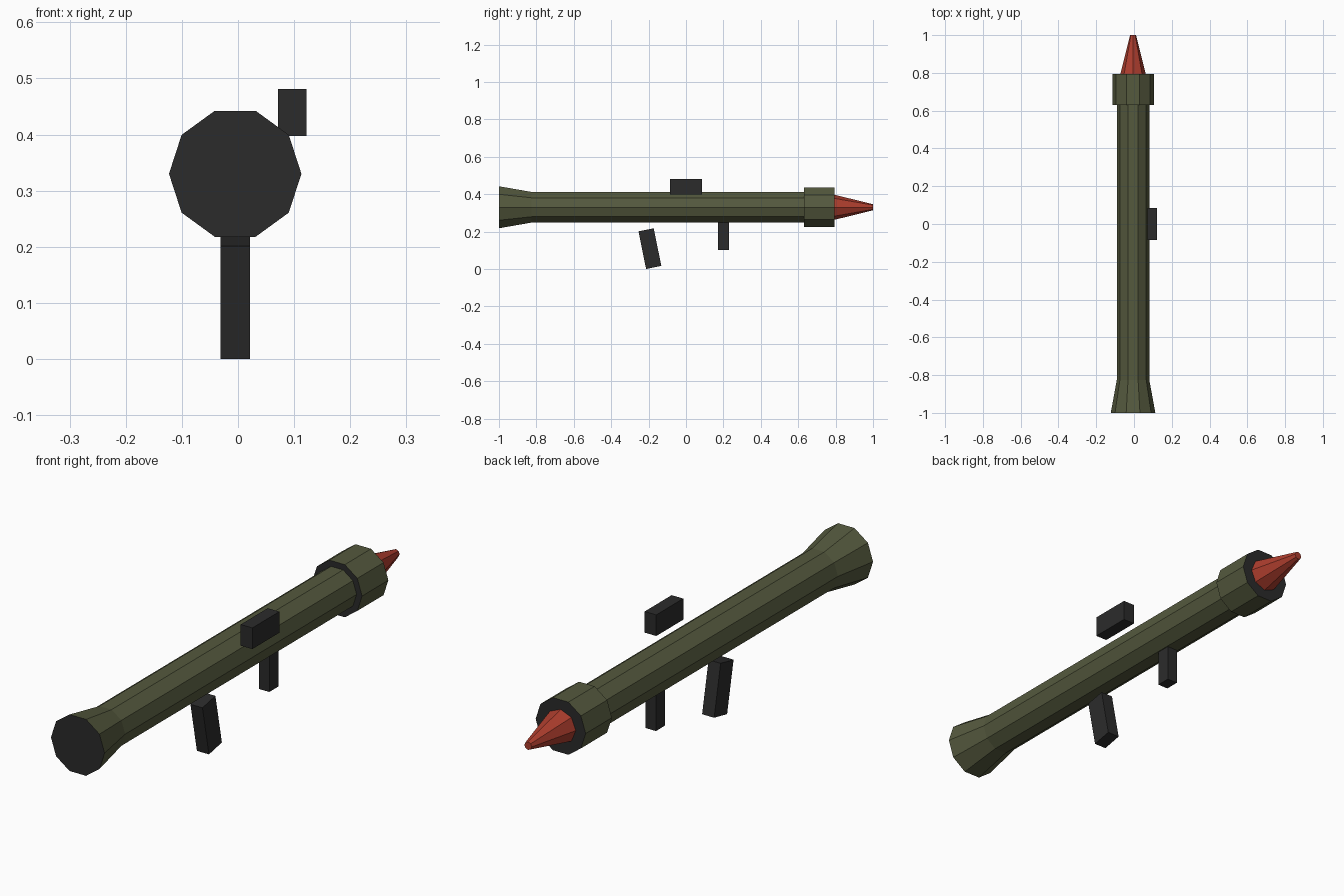
import bpy, bmesh, math

if "Cube" in bpy.data.objects:
    bpy.data.objects.remove(bpy.data.objects["Cube"])

AX, AZ = -0.005, 0.33   # launcher axis position in x and z


def material(name, rgb):
    m = bpy.data.materials.new(name)
    m.diffuse_color = (*rgb, 1)
    m.use_nodes = True
    m.node_tree.nodes["Principled BSDF"].inputs["Base Color"].default_value = m.diffuse_color
    return m


olive = material("olive green", (0.09, 0.10, 0.048))
black = material("dark grey", (0.024, 0.024, 0.024))
red = material("warhead red", (0.42, 0.047, 0.027))


def finish(name, bm, mats):
    bmesh.ops.recalc_face_normals(bm, faces=bm.faces)
    me = bpy.data.meshes.new(name)
    bm.to_mesh(me)
    bm.free()
    for m in mats:
        me.materials.append(m)
    ob = bpy.data.objects.new(name, me)
    bpy.context.collection.objects.link(ob)
    return ob


def lathe(name, profile, sides, mats):
    """Faceted tube along y from (y, radius) pairs; end caps use the last material."""
    bm = bmesh.new()
    rings = []
    for y, r in profile:
        angles = [math.tau * i / sides for i in range(sides)]
        rings.append([bm.verts.new((AX + r * math.cos(a), y, AZ + r * math.sin(a))) for a in angles])
    for a, b in zip(rings, rings[1:]):
        for i in range(sides):
            j = (i + 1) % sides
            bm.faces.new((a[i], a[j], b[j], b[i]))
    for ring in (rings[0], rings[-1]):
        bm.faces.new(ring).material_index = len(mats) - 1
    return finish(name, bm, mats)


def box(name, centre, size, tilt=0):
    bm = bmesh.new()
    bmesh.ops.create_cube(bm, size=1)
    bmesh.ops.scale(bm, vec=size, verts=bm.verts)
    ob = finish(name, bm, [black])
    ob.location = centre
    ob.rotation_euler.x = tilt
    return ob


# Tube with flared rear, front collar and blunt-tipped cone
lathe("launch_tube", [(-1, 0.118), (-0.825, 0.086), (0.7, 0.086)], 10, [olive, black])
lathe("front_collar", [(0.63, 0.11), (0.795, 0.11)], 10, [olive, black])
lathe("nose_cone", [(0.79, 0.068), (1, 0.016)], 8, [red])

# Sight and two grips
box("sight", (0.097, 0, 0.439), (0.051, 0.17, 0.084))
box("front_grip", (AX, 0.2, 0.178), (0.046, 0.058, 0.155))
box("rear_grip", (AX, -0.193, 0.1087), (0.053, 0.083, 0.205), 0.2)
